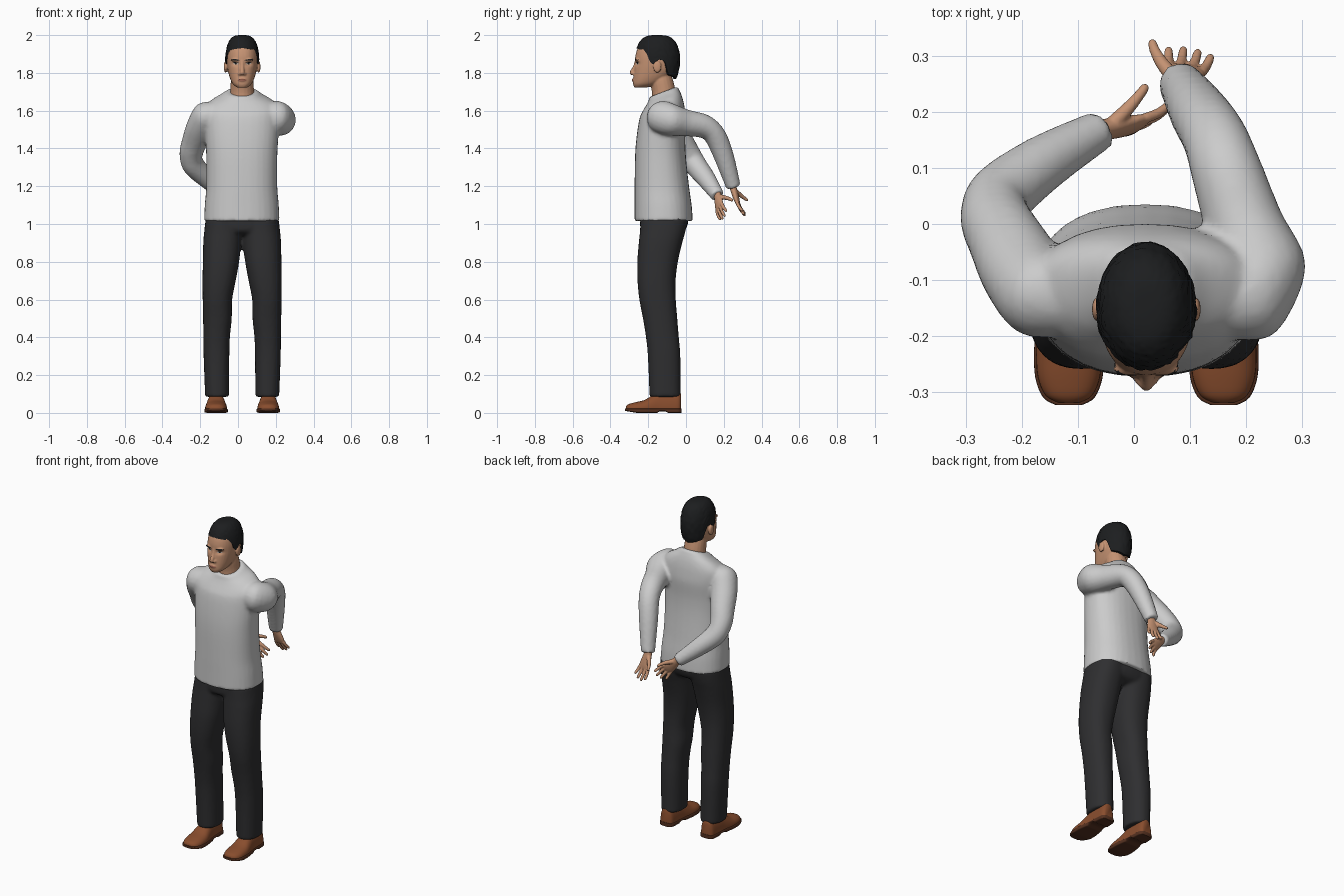
import bpy, bmesh, math, random
from mathutils import Vector
from mathutils.bvhtree import BVHTree

if "Cube" in bpy.data.objects:
    bpy.data.objects.remove(bpy.data.objects["Cube"])
random.seed(4)
MID = 0.022  # body centre line
X, Y, Z = Vector((1, 0, 0)), Vector((0, 1, 0)), Vector((0, 0, 1))


def material(name, r, g, b):
    m = bpy.data.materials.new(name)
    m.use_nodes = True
    m.diffuse_color = (r, g, b, 1)
    bsdf = m.node_tree.nodes["Principled BSDF"]
    bsdf.inputs["Base Color"].default_value = (r, g, b, 1)
    bsdf.inputs["Roughness"].default_value = 0.8
    return m


SKIN = material("skin", 0.56, 0.29, 0.17)
SHIRT = material("light_grey_cloth", 0.6, 0.6, 0.6)
PANTS = material("charcoal_cloth", 0.028, 0.028, 0.03)
HAIR = material("black_hair", 0.012, 0.013, 0.014)
SHOE = material("brown_leather", 0.25, 0.075, 0.027)
SOLE = material("dark_brown_sole", 0.09, 0.03, 0.014)
LIPS = material("lips", 0.4, 0.16, 0.11)
EYE = material("eye_white", 0.5, 0.45, 0.4)


def spline(rows, n=4):
    """Catmull-Rom through rows of numbers."""
    out = []
    for i in range(len(rows) - 1):
        a, b, c, d = (rows[min(max(i + k, 0), len(rows) - 1)] for k in (-1, 0, 1, 2))
        for s in range(n):
            t = s / n
            out.append([q + 0.5 * t * (r - p + t * (2 * p - 5 * q + 4 * r - w + t * (3 * (q - r) + w - p)))
                        for p, q, r, w in zip(a, b, c, d)])
    return out + [list(rows[-1])]


def loft(bm, rings, power=2, sides=32, n=4):
    """Closed skin over rings given as (centre, half axis, half axis)."""
    loops = []
    for f in spline([(*c, *u, *v) for c, u, v in rings], n):
        c, u, v = Vector(f[:3]), Vector(f[3:6]), Vector(f[6:])
        loop = []
        for k in range(sides):
            co, si = (g(math.tau * k / sides) for g in (math.cos, math.sin))
            co, si = (math.copysign(abs(q) ** (2 / power), q) for q in (co, si))
            loop.append(bm.verts.new(c + u * co + v * si))
        loops.append(loop)
    faces = [bm.faces.new(loops[0][::-1]), bm.faces.new(loops[-1])]
    for a, b in zip(loops, loops[1:]):
        faces += [bm.faces.new((a[k - 1], a[k], b[k], b[k - 1])) for k in range(sides)]
    bmesh.ops.recalc_face_normals(bm, faces=faces)


def slices(bm, rows, power=2.3):
    """Horizontal sections: z, centre x, half width, front y, back y."""
    loft(bm, [(Vector((x, (f + b) / 2, z)), X * w, Y * (b - f) / 2) for z, x, w, f, b in rows], power)


def tube(bm, rows, sides=20):
    """Round limb through x, y, z, radius."""
    pts = [Vector(r[:3]) for r in rows]
    rings, u = [], None
    for i, p in enumerate(pts):
        t = (pts[min(i + 1, len(pts) - 1)] - pts[max(i - 1, 0)]).normalized()
        u = (u - t * u.dot(t) if u else t.orthogonal()).normalized()
        rings.append((p, u * rows[i][3], t.cross(u) * rows[i][3]))
    loft(bm, rings, sides=sides)


def ball(bm, centre, size):
    made = bmesh.ops.create_uvsphere(bm, u_segments=20, v_segments=12, radius=1)["verts"]
    for v in made:
        v.co = Vector(centre) + Vector(a * b for a, b in zip(v.co, size))


def finish(name, bm, mat, voxel=0, smooth=3):
    """Make the object; with a voxel size, fuse its parts into one surface."""
    me = bpy.data.meshes.new(name)
    bm.to_mesh(me)
    bm.free()
    ob = bpy.data.objects.new(name, me)
    bpy.context.collection.objects.link(ob)
    if voxel:
        rm = ob.modifiers.new("fuse", "REMESH")
        rm.mode, rm.voxel_size = "VOXEL", voxel
        sm = ob.modifiers.new("relax", "SMOOTH")
        sm.factor, sm.iterations = 0.5, smooth
        bpy.context.view_layer.update()
        ob_eval = ob.evaluated_get(bpy.context.evaluated_depsgraph_get())
        fused = bpy.data.meshes.new_from_object(ob_eval)
        ob.modifiers.clear()
        ob.data = fused
        fused.name = name
    ob.data.materials.clear()
    ob.data.materials.append(mat)
    bpy.ops.object.select_all(action="DESELECT")
    ob.select_set(True)
    bpy.context.view_layer.objects.active = ob
    bpy.ops.object.shade_smooth_by_angle(angle=math.radians(50))
    return ob


# Shirt: torso and sleeves fused
bm = bmesh.new()
slices(bm, [(1.015, .02, .2, -.272, .036), (1.1, .02, .196, -.272, .03), (1.2, .02, .188, -.272, .016),
            (1.35, .02, .188, -.27, 0), (1.45, .02, .193, -.263, -.004), (1.55, .02, .2, -.248, 0),
            (1.61, .02, .2, -.228, -.008), (1.65, .02, .165, -.21, -.02), (1.68, .02, .11, -.197, -.034),
            (1.7, MID, .08, -.193, -.045)])
for v in bm.verts:  # neckline dips at the front
    v.co.z += 0.38 * (v.co.y + 0.12) * min(max((v.co.z - 1.58) / 0.12, 0), 1)
tube(bm, [(.15, -.13, 1.57, .075), (.2, -.125, 1.565, .088), (.222, -.08, 1.552, .085), (.195, 0, 1.535, .071),
          (.163, .1, 1.515, .063), (.143, .155, 1.465, .058), (.115, .2, 1.36, .053), (.082, .252, 1.195, .039)])
tube(bm, [(-.11, -.13, 1.58, .07), (-.165, -.125, 1.57, .08), (-.195, -.09, 1.52, .076), (-.228, -.03, 1.44, .068),
          (-.248, .015, 1.37, .062), (-.235, .052, 1.31, .059), (-.16, .11, 1.235, .05), (-.06, .168, 1.15, .036)])
finish("shirt", bm, SHIRT, 0.01)

# Trousers: hips and two legs fused
bm = bmesh.new()
slices(bm, [(.94, MID, .1, -.2, -.05), (.96, MID, .19, -.236, -.01), (1.0, MID, .196, -.243, .01),
            (1.04, MID, .185, -.24, .01)])
for s in (-1, 1):
    rows = [(.085, .133, .063, -.193, -.028), (.3, .136, .068, -.202, -.03), (.4, .135, .07, -.212, -.038),
            (.5, .131, .076, -.228, -.046), (.6, .131, .078, -.247, -.054), (.7, .122, .088, -.257, -.055),
            (.8, .112, .096, -.258, -.043), (.9, .106, .1, -.25, -.02), (.96, .101, .1, -.244, -.003),
            (1.03, .095, .098, -.24, .012)]
    slices(bm, [(z, MID + s * x, w, f, b) for z, x, w, f, b in rows])
finish("trousers", bm, PANTS, 0.01)

# Shoes: upper and sole
shoe_rows = [(-.318, .02, .035), (-.305, .042, .046), (-.27, .056, .056), (-.22, .058, .068), (-.18, .053, .092),
             (-.14, .047, .112), (-.08, .044, .115), (-.04, .04, .112), (-.026, .026, .1)]
for s, side in ((1, "left"), (-1, "right")):
    bm = bmesh.new()
    loft(bm, [(Vector((MID + s * .138, y, .02)), X * w, Z * (h - .02)) for y, w, h in shoe_rows], 2.4)
    for v in bm.verts:
        v.co.z = max(v.co.z, 0.015)
    bmesh.ops.remove_doubles(bm, verts=bm.verts, dist=0.0005)
    finish(side + "_shoe", bm, SHOE)
    bm = bmesh.new()
    outline = [(y * 1.02 + .002, w + .004, h) for y, w, h in shoe_rows]
    loft(bm, [(Vector((MID + s * .138, y, .012)), X * w, Z * .012) for y, w, h in outline], 6)
    for v in bm.verts:  # raised toe and arch before the heel
        if v.co.z < 0.012:
            v.co.z += 0.01 * max(0, (-v.co.y - .26) / .06) + (0.008 if -.15 < v.co.y < -.105 else 0)
    finish(side + "_sole", bm, SOLE)


# Hands: palm, four fingers and thumb fused
def hand(name, wrist, along, thumb_side):
    bm = bmesh.new()
    w, d = Vector(wrist), Vector(along).normalized()
    a = Vector(thumb_side)
    a = (a - d * a.dot(d)).normalized()
    n = d.cross(a)
    n = n if n.y > 0 else -n
    at = lambda l, s, h: w + d * l + a * s + n * h
    loft(bm, [(at(l, 0, 0), a * wide, n * thick) for l, wide, thick in
              ((-.04, .022, .019), (0, .024, .018), (.035, .031, .017), (.07, .037, .014), (.092, .034, .01))])
    for s, length in ((.029, .066), (.01, .08), (-.01, .075), (-.029, .056)):
        tube(bm, [(*at(.08 + length * t, s * (1 + .35 * t), .018 * t * t), r)
                  for t, r in ((0, .0095), (.5, .009), (.92, .0075), (1, .003))], 10)
    tube(bm, [(*at(l, s, h), r) for l, s, h, r in
              ((.015, .012, .004, .014), (.04, .038, .02, .012), (.062, .056, .036, .0095),
               (.075, .063, .046, .008), (.08, .066, .049, .003))], 10)
    finish(name, bm, SKIN, 0.0035, 2)


hand("left_hand", (.082, .25, 1.19), (.12, .3, -1), (-1, .1, 0))
hand("right_hand", (-.055, .168, 1.147), (.68, .1, -.68), (.5, .35, .6))

# Head: skull, neck, nose, ears and chin fused
bm = bmesh.new()
slices(bm, [(1.722, MID, .026, -.272, -.21), (1.74, MID, .049, -.28, -.15), (1.77, MID, .064, -.279, -.1),
            (1.81, MID, .075, -.275, -.06), (1.85, MID, .081, -.27, -.047), (1.89, MID, .082, -.268, -.043),
            (1.93, MID, .076, -.256, -.055), (1.965, MID, .055, -.23, -.08), (1.985, MID, .028, -.19, -.12)])
tube(bm, [(MID, -.115, 1.62, .068), (MID, -.118, 1.7, .063), (MID, -.13, 1.76, .06), (MID, -.14, 1.82, .05)])
tube(bm, [(MID, -.262, 1.865, .009), (MID, -.272, 1.83, .01), (MID, -.286, 1.803, .012), (MID, -.284, 1.79, .01)], 14)
ball(bm, (MID, -.274, 1.762), (.023, .012, .011))
for s in (-1, 1):
    ball(bm, (MID + s * .012, -.277, 1.795), (.01, .011, .008))
    ball(bm, (MID + s * .032, -.258, 1.868), (.028, .012, .008))
    ball(bm, (MID + s * .088, -.152, 1.832), (.009, .022, .032))
head = finish("head", bm, SKIN, 0.0045, 3)
for v in head.data.vertices:  # eye sockets
    if v.co.y < -.2:
        dx, dz = (abs(v.co.x - MID) - .034) / .018, (v.co.z - 1.848) / .011
        v.co.y += 0.009 * math.exp(-dx * dx - dz * dz)
head_tree = BVHTree.FromPolygons([v.co for v in head.data.vertices], [p.vertices[:] for p in head.data.polygons])


# Facial details: thin plates laid on the face
def plate(name, x, z, wide, high, slope, lift, mat):
    bm = bmesh.new()
    loops = []
    for r in (0.02, 0.4, 0.75, 1):
        loop = []
        for k in range(20):
            t = math.tau * k / 20
            dx = wide * r * math.cos(t)
            p = Vector((MID + x + dx, -1, z + high * r * math.sin(t) + slope * dx))
            hit = head_tree.ray_cast(p, Y)[0]
            loop.append(bm.verts.new((p.x, (hit.y if hit else -.25) - lift, p.z)))
        loops.append(loop)
    bm.faces.new(loops[0])
    for a, b in zip(loops, loops[1:]):
        for k in range(20):
            bm.faces.new((a[k - 1], a[k], b[k], b[k - 1]))
    bmesh.ops.recalc_face_normals(bm, faces=bm.faces)
    if sum(f.normal.y for f in bm.faces) > 0:
        bmesh.ops.reverse_faces(bm, faces=bm.faces)
    finish(name, bm, mat)


for s, side in ((1, "left"), (-1, "right")):
    plate(side + "_eye", s * .034, 1.849, .014, .005, s * .08, .0015, EYE)
    plate(side + "_iris", s * .034, 1.849, .0055, .005, 0, .0025, HAIR)
    plate(side + "_lash", s * .034, 1.8545, .016, .002, s * .08, .0025, HAIR)
    plate(side + "_eyebrow", s * .035, 1.869, .022, .004, s * .12, .002, HAIR)
plate("mouth", 0, 1.762, .024, .0075, 0, .0015, LIPS)
plate("mouth_line", 0, 1.763, .022, .001, 0, .0025, SOLE)

# Hair: cap from the crown down to a varying hairline (angle from front, height)
hairline = [(0, 1.932), (45, 1.922), (62, 1.9), (72, 1.85), (84, 1.845), (92, 1.872), (108, 1.865),
            (122, 1.79), (181, 1.768)]
bm = bmesh.new()
SEG, ROWS = 72, 22
loops = []
for i in range(1, ROWS + 2):
    loop = []
    for k in range(SEG):
        a = math.tau * k / SEG
        deg = math.degrees(min(a, math.tau - a))
        (a0, z0), (a1, z1) = next(p for p in zip(hairline, hairline[1:]) if deg <= p[1][0])
        low = math.asin((z0 + (z1 - z0) * (deg - a0) / (a1 - a0) - 1.87) / 0.13)
        el = math.pi / 2 + (low - math.pi / 2) * min(i / ROWS, 1)
        r = math.cos(el) ** (0.6 if el > 0 else 0.42)
        r *= 0.86 if i > ROWS else 1 + random.uniform(-.022, .022)
        loop.append(bm.verts.new((MID + .089 * r * math.sin(a), -.151 - .118 * r * math.cos(a),
                                  1.87 + .13 * math.sin(el))))
    loops.append(loop)
bm.faces.new(loops[0])
for a, b in zip(loops, loops[1:]):
    for k in range(SEG):
        bm.faces.new((a[k - 1], b[k - 1], b[k], a[k]))
bmesh.ops.recalc_face_normals(bm, faces=bm.faces)
finish("hair", bm, HAIR)
